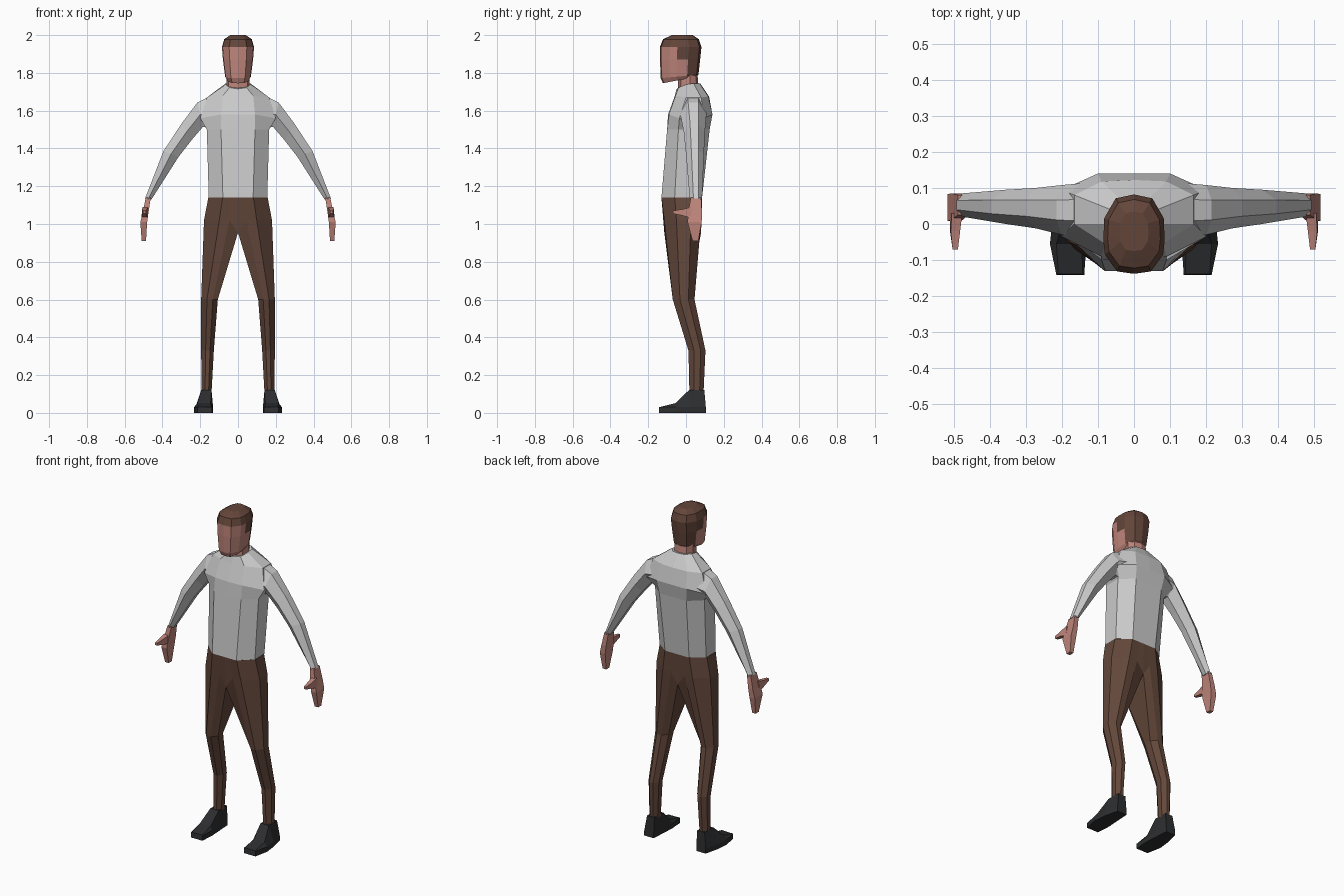
import bpy, bmesh

if "Cube" in bpy.data.objects:
    bpy.data.objects.remove(bpy.data.objects["Cube"])


def material(name, rgb):
    m = bpy.data.materials.new(name)
    m.diffuse_color = (*rgb, 1)
    m.use_nodes = True
    m.node_tree.nodes["Principled BSDF"].inputs["Base Color"].default_value = m.diffuse_color
    return m


SWEATER = material("sweater grey", (0.60, 0.60, 0.60))
TROUSERS = material("trouser brown", (0.125, 0.064, 0.044))
SKIN = material("skin", (0.52, 0.235, 0.195))
HAIR = material("hair brown", (0.125, 0.060, 0.042))
SHOE = material("shoe black", (0.026, 0.027, 0.029))


def loft(name, rings, mats, mirror=False, rule=None, caps=True):
    """Skin a stack of equal-length closed rings; drop faces on the mirror plane."""
    bm = bmesh.new()
    loops = [[bm.verts.new(p) for p in r] for r in rings]
    n = len(loops[0])
    for a, b in zip(loops, loops[1:]):
        for i in range(n):
            j = (i + 1) % n
            bm.faces.new((a[i], a[j], b[j], b[i]))
    if caps:
        bm.faces.new(loops[0][::-1])
        bm.faces.new(loops[-1])
    if mirror:
        inner = [f for f in bm.faces if all(abs(v.co.x) < 1e-5 for v in f.verts)]
        bmesh.ops.delete(bm, geom=inner, context='FACES')
        geom = bmesh.ops.duplicate(bm, geom=bm.verts[:] + bm.edges[:] + bm.faces[:])["geom"]
        for v in [g for g in geom if isinstance(g, bmesh.types.BMVert)]:
            v.co.x *= -1
        bmesh.ops.remove_doubles(bm, verts=bm.verts[:], dist=1e-5)
    bmesh.ops.recalc_face_normals(bm, faces=bm.faces[:])
    if rule:
        for f in bm.faces:
            f.material_index = rule(f.calc_center_median())
    me = bpy.data.meshes.new(name)
    bm.to_mesh(me)
    bm.free()
    for m in mats:
        me.materials.append(m)
    ob = bpy.data.objects.new(name, me)
    bpy.context.collection.objects.link(ob)
    return ob


def sym_ring(half):
    """Half outline (front centre to back centre) completed to a full ring."""
    return half + [(-x, y, z) for x, y, z in half[-2:0:-1]]


# Torso: waist, armpit, chest, shoulder, collar
torso = [
    [(0, -.13, 1.14), (.08, -.13, 1.14), (.155, -.06, 1.14), (.155, .03, 1.14), (.08, .085, 1.14), (0, .085, 1.14)],
    [(0, -.10, 1.50), (.09, -.10, 1.50), (.165, -.04, 1.50), (.165, .06, 1.50), (.09, .125, 1.50), (0, .125, 1.50)],
    [(0, -.095, 1.58), (.09, -.09, 1.58), (.20, -.035, 1.56), (.20, .095, 1.56), (.10, .14, 1.58), (0, .14, 1.58)],
    [(0, -.06, 1.675), (.08, -.055, 1.68), (.165, 0, 1.67), (.165, .08, 1.67), (.09, .118, 1.675), (0, .122, 1.675)],
    [(0, -.05, 1.715), (.045, -.04, 1.722), (.065, 0, 1.738), (.065, .04, 1.745), (.04, .07, 1.745), (0, .075, 1.745)],
]
loft("sweater_torso", [sym_ring(h) for h in torso], [SWEATER])


# Arms: six-sided sections between a top and an underside point
def arm_ring(top, low, y0, y1):
    (tx, tz), (lx, lz), d = top, low, y1 - y0
    sec = [(0, .3), (0, .7), (.5, 1), (1, .7), (1, .3), (.5, 0)]
    return [(lx + u * (tx - lx), y0 + v * d, lz + u * (tz - lz)) for u, v in sec]


loft("sleeves", [
    arm_ring((.11, 1.695), (.13, 1.50), -.04, .115),
    arm_ring((.215, 1.643), (.185, 1.515), -.03, .108),
    arm_ring((.30, 1.53), (.245, 1.445), -.012, .10),
    arm_ring((.395, 1.385), (.315, 1.355), 0, .095),
    arm_ring((.492, 1.135), (.458, 1.13), .02, .085)], [SWEATER], mirror=True)


# Hands and thumbs
def box_ring(x0, x1, y0, y1, z):
    return [(x0, y0, z), (x1, y0, z), (x1, y1, z), (x0, y1, z)]


loft("hands", [
    box_ring(.462, .488, .025, .08, 1.14),
    box_ring(.474, .505, .012, .085, 1.06),
    box_ring(.481, .517, .008, .083, 1.01),
    box_ring(.487, .510, .035, .065, .91)], [SKIN], mirror=True)
loft("thumbs", [
    [(.478, .03, 1.03), (.51, .03, 1.03), (.505, .03, 1.09), (.476, .03, 1.09)],
    [(.482, -.02, 1.045), (.51, -.02, 1.045), (.508, -.02, 1.078), (.482, -.02, 1.078)],
    [(.488, -.07, 1.055), (.503, -.07, 1.055), (.503, -.07, 1.07), (.488, -.07, 1.07)]],
    [SKIN], mirror=True)


# Trousers: pelvis halves joined at the centre, running into the legs
def leg_ring(x0, x1, y0, y1, z, c, k0=.3, k1=.65, zin=None):
    sec = [(0, c), (k0, 0), (k1, 0), (1, .33), (1, .72), (k1, 1), (k0, 1), (0, 1 - c)]
    return [(x0 + u * (x1 - x0), y0 + v * (y1 - y0), zin if zin and u == 0 else z)
            for u, v in sec]


loft("trousers", [
    leg_ring(0, .157, -.13, .085, 1.14, 0, .25, .52),
    leg_ring(0, .18, -.115, .08, 1.02, 0, .25, .55, .955),
    leg_ring(.107, .195, -.07, .045, .60, .3),
    leg_ring(.128, .195, .013, .103, .33, .3),
    leg_ring(.140, .193, .018, .093, .11, .3)], [TROUSERS], mirror=True)


# Shoes: cross-sections from heel to toe
def shoe_ring(y, yt, x0, x1, t0, t1, h):
    return [(x0, y, 0), (x1, y, 0), (x1, y, min(.03, h)), (t1, yt, h), (t0, yt, h), (x0, y, min(.03, h))]


loft("shoes", [
    shoe_ring(.105, .097, .142, .205, .143, .192, .12),
    shoe_ring(.02, .015, .137, .225, .140, .195, .12),
    shoe_ring(-.055, -.055, .132, .233, .145, .215, .052),
    shoe_ring(-.142, -.138, .138, .215, .142, .21, .031)], [SHOE], mirror=True)

# Neck
neck = [[(0, y0, z0), (.05, y0 + .015, z0), (.06, .02, z0 + .01), (.04, y1 - .01, z1), (0, y1, z1)]
        for y0, y1, z0, z1 in [(-.045, .068, 1.69, 1.71), (-.04, .06, 1.80, 1.80)]]
loft("neck", [sym_ring(h) for h in neck], [SKIN])


# Head: scaled outlines; hair is chosen by height and depth
def head_ring(w, y0, y1, z, tilt=0):
    half = [(0, 0), (.55, .03), (.95, .24), (1, .42), (.97, .70), (.6, .95), (0, 1)]
    return sym_ring([(w * x, y0 + v * (y1 - y0), z + tilt * v) for x, v in half])


def hair_rule(c):
    return int(c.z > 1.937 or (c.z > 1.87 and c.y > -.05) or (c.z > 1.79 and c.y > .0))


loft("head", [
    head_ring(.055, -.122, .055, 1.745, .035),
    head_ring(.068, -.134, .066, 1.772, .018),
    head_ring(.080, -.138, .075, 1.872),
    head_ring(.085, -.138, .082, 1.937),
    head_ring(.073, -.122, .068, 1.978),
    head_ring(.040, -.075, .035, 2.0)], [SKIN, HAIR], rule=hair_rule)
